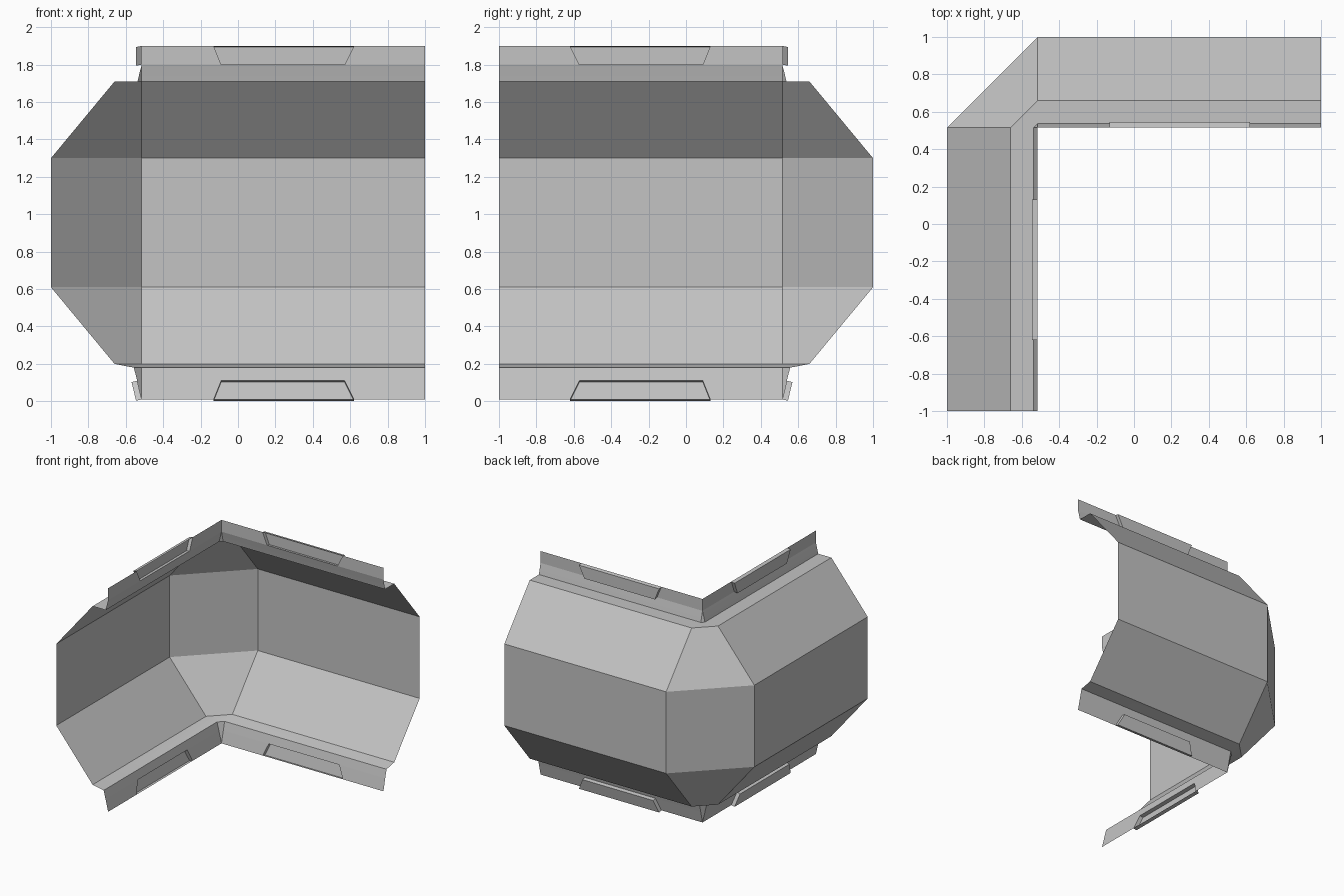
import bpy
import bmesh
import math
from mathutils import Vector

cube = bpy.data.objects.get("Cube")
if cube:
    bpy.data.objects.remove(cube, do_unlink=True)

grey = bpy.data.materials.new("light grey")
grey.use_nodes = True
grey.diffuse_color = (0.55, 0.55, 0.55, 1)
grey.node_tree.nodes["Principled BSDF"].inputs["Base Color"].default_value = grey.diffuse_color

INNER = 0.515   # distance of the inner corner from the centre
END = 1.0       # open ends of both wings
VENT_TOP = (-0.09, 0.57)    # narrow side of a recess
VENT_EDGE = (-0.13, 0.62)   # wide side, on the lip edge


def back(along, depth, z):
    """Point on the back wing."""
    return Vector((along, INNER + depth, z))


def right(along, depth, z):
    """Point on the right wing, mirrored across the diagonal."""
    return Vector((-INNER - depth, -along, z))


def make_object(name, faces):
    bm = bmesh.new()
    for points in faces:
        bm.faces.new([bm.verts.new(p) for p in points])
    bmesh.ops.remove_doubles(bm, verts=bm.verts, dist=0.0005)
    bmesh.ops.recalc_face_normals(bm, faces=bm.faces)
    mesh = bpy.data.meshes.new(name)
    bm.to_mesh(mesh)
    bm.free()
    mesh.materials.append(grey)
    obj = bpy.data.objects.new(name, mesh)
    bpy.context.collection.objects.link(obj)
    bpy.context.view_layer.objects.active = obj
    obj.select_set(True)
    bpy.ops.object.shade_smooth_by_angle(angle=math.radians(30))
    obj.select_set(False)
    return obj


def strip(profile):
    """Sweep a (depth, height) profile along both wings and the cut corner."""
    faces = []
    for (d0, z0), (d1, z1) in zip(profile, profile[1:]):
        for wing in (back, right):
            faces.append([wing(-INNER, d0, z0), wing(END, d0, z0),
                          wing(END, d1, z1), wing(-INNER, d1, z1)])
        corner = [back(-INNER, d0, z0), right(-INNER, d0, z0),
                  right(-INNER, d1, z1), back(-INNER, d1, z1)]
        if d0 < 0.001:
            corner.pop(0)
        elif d1 < 0.001:
            corner.pop()
        if max(d0, d1) > 0.001:
            faces.append(corner)
    return faces


def notched_lip(wing, edge, inner):
    """Lip of one wing with a trapezoid opening on its free edge."""
    e, i = edge, inner
    a, b = VENT_TOP
    c, d = VENT_EDGE
    return [[wing(-INNER, *e), wing(c, *e), wing(a, *i), wing(-INNER, *i)],
            [wing(d, *e), wing(END, *e), wing(END, *i), wing(b, *i)]]


def recess(wing, edge, inner, push):
    """Shallow pan pushed outward behind the opening."""
    a, b = VENT_TOP
    c, d = VENT_EDGE
    rim = [wing(c, *edge), wing(d, *edge), wing(b, *inner), wing(a, *inner)]
    floor = [wing(s, q[0] + push[0], q[1] + push[1])
             for s, q in ((c, edge), (d, edge), (b, inner), (a, inner))]
    walls = [[rim[k], rim[(k + 1) % 4], floor[(k + 1) % 4], floor[k]] for k in range(4)]
    return walls + [floor]


# Channel body with its cut corner
body = [(0.024, 0.11), (0.042, 0.18), (0.145, 0.20), (0.485, 0.61),
        (0.485, 1.30), (0.145, 1.71), (0.022, 1.71), (0.014, 1.745), (0, 1.80)]
make_object("channel_body", strip(body))

# Lips and recesses along the lower and upper edges
lips = {"lower": ((0, 0.01), (0.024, 0.11), (0.03, -0.007)),
        "upper": ((0, 1.90), (0, 1.80), (0.03, -0.006))}
for level, (edge, inner, push) in lips.items():
    lip_faces = []
    for side, wing in (("back", back), ("right", right)):
        lip_faces += notched_lip(wing, edge, inner)
        make_object(f"{level}_{side}_recess", recess(wing, edge, inner, push))
    if inner[0] > 0:
        lip_faces.append([back(-INNER, *edge), back(-INNER, *inner), right(-INNER, *inner)])
    make_object(f"{level}_lip", lip_faces)
